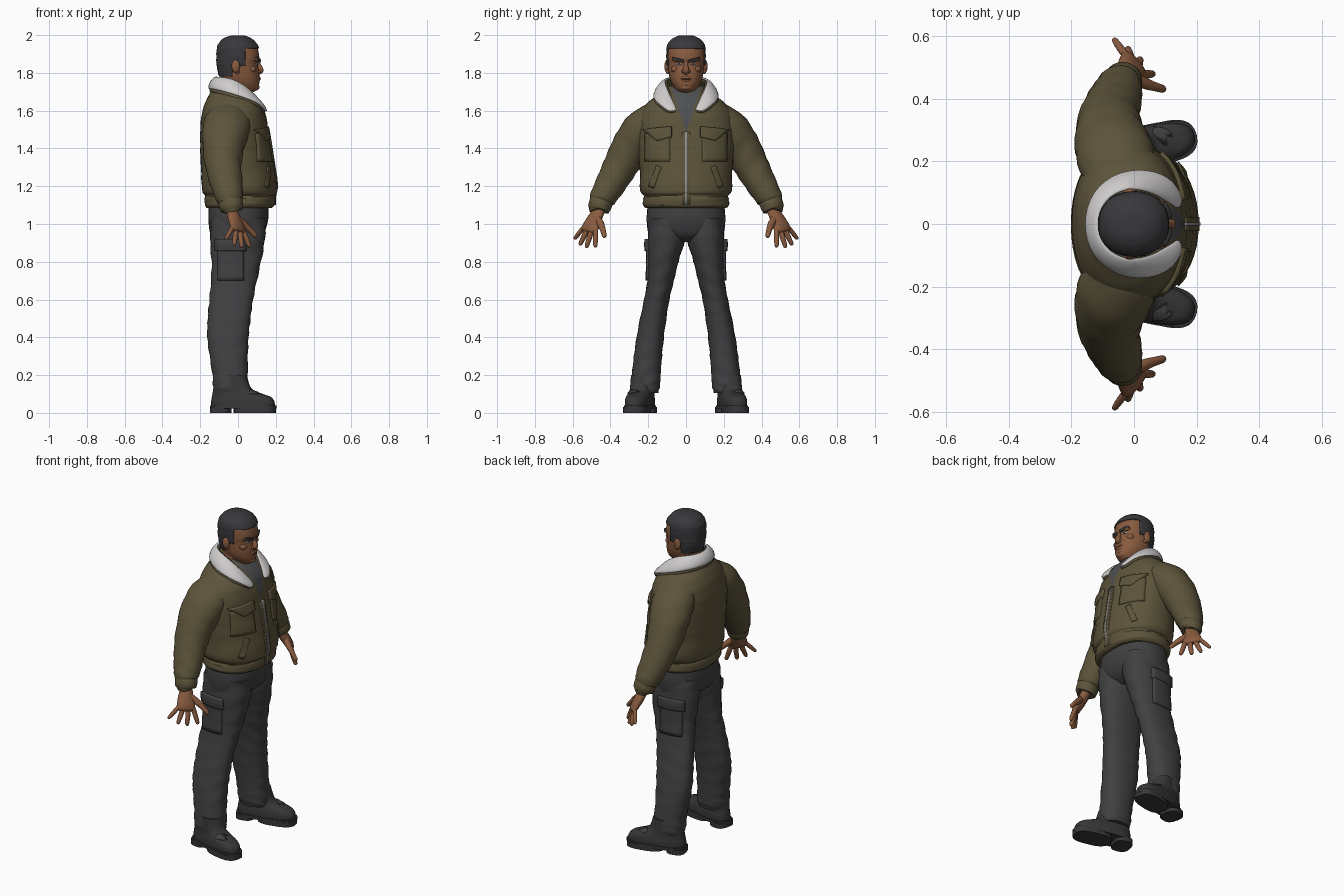
import bpy, bmesh, math
from mathutils import Vector, Matrix
from mathutils.bvhtree import BVHTree

default_cube = bpy.data.objects.get("Cube")
if default_cube:
    bpy.data.objects.remove(default_cube, do_unlink=True)

parts = []


def material(name, red, green, blue):
    mat = bpy.data.materials.new(name)
    mat.use_nodes = True
    mat.diffuse_color = (red, green, blue, 1)
    shader = next(n for n in mat.node_tree.nodes if n.type == 'BSDF_PRINCIPLED')
    shader.inputs["Base Color"].default_value = (red, green, blue, 1)
    shader.inputs["Roughness"].default_value = 0.8
    return mat


OLIVE = material("olive jacket", 0.108, 0.088, 0.043)
FLEECE = material("white fleece", 0.62, 0.6, 0.6)
SKIN = material("brown skin", 0.25, 0.105, 0.05)
HAIR = material("dark hair", 0.04, 0.04, 0.045)
TROUSER = material("charcoal trousers", 0.052, 0.052, 0.055)
BOOT = material("dark boots", 0.038, 0.038, 0.04)
SHIRT = material("grey shirt", 0.075, 0.08, 0.085)
METAL = material("zip metal", 0.3, 0.3, 0.3)
LIP = material("lip brown", 0.13, 0.05, 0.03)


def finish(name, bm, mat, mirror=False):
    """Turn a bmesh into a named object, optionally mirrored across y."""
    bmesh.ops.recalc_face_normals(bm, faces=bm.faces[:])
    mesh = bpy.data.meshes.new(name)
    bm.to_mesh(mesh)
    bm.free()
    mesh.materials.append(mat)
    obj = bpy.data.objects.new(name, mesh)
    bpy.context.collection.objects.link(obj)
    if mirror:
        mod = obj.modifiers.new("both sides", 'MIRROR')
        mod.use_axis = (False, True, False)
    parts.append(obj)
    return obj


def smooth_path(rings, steps):
    """Catmull-Rom interpolation of ring values."""
    if steps == 1:
        return rings
    out, last = [], len(rings) - 1
    for i in range(last):
        quad = [rings[max(i - 1, 0)], rings[i], rings[i + 1], rings[min(i + 2, last)]]
        for k in range(steps):
            t = k / steps
            out.append([b + t / 2 * (c - a + t * (2*a - 5*b + 4*c - d + t * (3*(b - c) + d - a)))
                        for a, b, c, d in zip(*quad)])
    return out + [rings[-1]]


def loft(name, mat, rings, sides=32, power=2.0, steps=4, ripple=0, ref=None,
         matrix=None, mirror=False):
    """Skin rings of (x, y, z, ru, rv); level unless ref gives the ru direction."""
    rings = smooth_path(rings, steps)
    pts = [Vector(r[:3]) for r in rings]
    bm, loops = bmesh.new(), []
    for i, (p, ring) in enumerate(zip(pts, rings)):
        u, v = Vector((1, 0, 0)), Vector((0, 1, 0))
        if ref:
            t = (pts[min(i + 1, len(pts) - 1)] - pts[max(i - 1, 0)]).normalized()
            u = Vector(ref)
            u = (u - t * u.dot(t)).normalized()
            v = t.cross(u)
        loop = []
        for k in range(sides):
            ang = math.tau * k / sides
            c, s = math.cos(ang), math.sin(ang)
            fold = 1 + ripple * math.sin(i * 1.9 + 2 * math.sin(ang * 2 + i * 0.3))
            c = math.copysign(abs(c) ** (2 / power), c) * fold * ring[3]
            s = math.copysign(abs(s) ** (2 / power), s) * fold * ring[4]
            loop.append(bm.verts.new(p + u * c + v * s))
        loops.append(loop)
    for a, b in zip(loops, loops[1:]):
        for k in range(sides):
            n = (k + 1) % sides
            bm.faces.new((a[k], a[n], b[n], b[k]))
    bm.faces.new(loops[0])
    bm.faces.new(loops[-1])
    if matrix:
        bm.transform(matrix)
    return finish(name, bm, mat, mirror)


def level(z, x0, x1, y1, y0=None):
    """Level ring from its extents; symmetric in y unless y0 is given."""
    y0 = -y1 if y0 is None else y0
    return [(x0 + x1) / 2, (y0 + y1) / 2, z, (x1 - x0) / 2, (y1 - y0) / 2]


def cut(obj, planes, rule):
    """Slice along planes, then set each face's material slot, or delete on -1."""
    bm = bmesh.new()
    bm.from_mesh(obj.data)
    for co, no in planes:
        bmesh.ops.bisect_plane(bm, geom=bm.verts[:] + bm.edges[:] + bm.faces[:],
                               plane_co=co, plane_no=no, dist=1e-5)
    doomed = []
    for f in bm.faces:
        slot = rule(f.calc_center_median())
        if slot < 0:
            doomed.append(f)
        else:
            f.material_index = slot
    bmesh.ops.delete(bm, geom=doomed, context='FACES')
    bm.to_mesh(obj.data)
    bm.free()


def patch(name, mat, target, corners, height=0.008, side=False, mirror=True, res=8):
    """Thin plate wrapped on a part, cast from the front (y, z) or the side (x, z)."""
    tree = BVHTree.FromPolygons([v.co for v in target.data.vertices],
                                [p.vertices[:] for p in target.data.polygons])
    a, b, c, d = [Vector(p) for p in corners]
    bm, grid = bmesh.new(), []
    for i in range(res + 1):
        row = []
        for j in range(res + 1):
            p = a.lerp(b, i / res).lerp(d.lerp(c, i / res), j / res)
            start, ray = ((p.x, 2, p.y), (0, -1, 0)) if side else ((2, p.x, p.y), (-1, 0, 0))
            hit = tree.ray_cast(Vector(start), Vector(ray))[0]
            row.append(bm.verts.new(hit) if hit else None)
        grid.append(row)
    for r, s in zip(grid, grid[1:]):
        for j in range(res):
            quad = (r[j], r[j + 1], s[j + 1], s[j])
            if all(quad):
                bm.faces.new(quad)
    obj = finish(name, bm, mat, mirror)
    mod = obj.modifiers.new("thickness", 'SOLIDIFY')
    mod.thickness, mod.offset = height * 2, 0
    return obj


def box(a0, a1, b0, b1):
    return [(a0, b0), (a1, b0), (a1, b1), (a0, b1)]


def blob(name, mat, loc, size, mirror=False):
    bm = bmesh.new()
    bmesh.ops.create_uvsphere(bm, u_segments=20, v_segments=12, radius=1)
    bm.transform(Matrix.Translation(loc) @ Matrix.Diagonal((*size, 1)))
    return finish(name, bm, mat, mirror)


# Jacket body, with the shirt showing in the open neck
torso = loft("jacket_body", OLIVE, [level(*r) for r in (
    (1.085, -.165, .178, .212), (1.1, -.175, .193, .228), (1.135, -.178, .197, .226),
    (1.15, -.174, .194, .222), (1.18, -.19, .207, .243), (1.3, -.196, .192, .245),
    (1.4, -.2, .176, .255), (1.5, -.2, .16, .26), (1.58, -.192, .147, .245),
    (1.64, -.175, .125, .205), (1.69, -.15, .085, .145), (1.73, -.125, .04, .1))],
    sides=48, power=2.2, ripple=.006)
torso.data.materials.append(SHIRT)
cut(torso, [((0, 0, 1.49), (0, 1, s)) for s in (.34, -.34)],
    lambda c: int(c.x > 0 and abs(c.y) < .34 * (c.z - 1.49)))
patch("zip_placket", OLIVE, torso, box(-.022, .022, 1.1, 1.485), .005, mirror=False)
patch("zip", METAL, torso, box(-.005, .005, 1.1, 1.49), .008, mirror=False)
patch("chest_pockets", OLIVE, torso, box(.085, .215, 1.33, 1.48), .007)
patch("chest_pocket_flaps", OLIVE, torso,
      [(.075, 1.46), (.15, 1.44), (.225, 1.5), (.075, 1.515)], .013)
patch("hand_pockets", OLIVE, torso, [(.17, 1.19), (.195, 1.2), (.155, 1.31), (.13, 1.3)], .007)

# Fold-over collar: fleece on top of an olive backing
inner = ((-.115, 0, 1.775), (-.09, .075, 1.775), (-.02, .11, 1.765),
         (.05, .095, 1.72), (.1, .066, 1.655), (.137, .036, 1.59))
outer = ((-.155, 0, 1.71), (-.13, .1, 1.71), (-.05, .162, 1.69),
         (.045, .17, 1.66), (.115, .142, 1.632), (.145, .085, 1.585))
for name, mat, spread, lift in (("fleece_collar", FLEECE, 1, .008),
                                ("collar_backing", OLIVE, 1.16, -.006)):
    bm, rows = bmesh.new(), []
    for top, low in zip(inner, outer):
        top, low = Vector(top), Vector(low)
        out = Vector((low.x, low.y, .1)).normalized()
        edge = top.lerp(low, spread)
        rows.append([bm.verts.new(p) for p in (
            top + out * lift, top.lerp(edge, .5) + out * (lift + .012), edge + out * lift)])
    for r, s in zip(rows, rows[1:]):
        for j in range(2):
            bm.faces.new((r[j], r[j + 1], s[j + 1], s[j]))
    collar = finish(name, bm, mat, mirror=True)
    thick = collar.modifiers.new("thickness", 'SOLIDIFY')
    thick.thickness, thick.offset = .018, 0
    collar.modifiers.new("rounding", 'SUBSURF').levels = 2
    collar.modifiers["rounding"].render_levels = 2

# Sleeves and cuffs
loft("sleeves", OLIVE, [
    (-.04, .13, 1.585, .11, .075), (-.06, .22, 1.515, .125, .1), (-.077, .285, 1.42, .112, .102),
    (-.078, .345, 1.31, .096, .092), (-.06, .4, 1.21, .085, .08),
    (-.045, .44, 1.14, .072, .07), (-.04, .45, 1.115, .06, .06)],
    ripple=.022, ref=(1, 0, 0), mirror=True)
loft("cuffs", OLIVE, [
    (-.042, .443, 1.13, .055, .055), (-.04, .447, 1.12, .064, .062),
    (-.033, .464, 1.078, .06, .058), (-.032, .466, 1.072, .045, .045)],
    steps=2, ref=(1, 0, 0), mirror=True)

# Hands with fanned fingers
fan = Vector((-.66, .73, .2))
knuckles = Vector((0, .51, .972))
loft("palms", SKIN, [
    (-.035, .455, 1.1, .036, .028), (-.028, .467, 1.06, .037, .027), (-.016, .488, 1.02, .047, .027),
    (0, .51, .975, .055, .021), (.001, .514, .958, .048, .012)],
    sides=20, ref=fan, mirror=True)
for name, offset, tip, r in (("little_fingers", .044, (-.065, .592, .92), .011),
                             ("ring_fingers", .015, (-.02, .563, .887), .0125),
                             ("middle_fingers", -.015, (.02, .528, .874), .013),
                             ("index_fingers", -.043, (.062, .48, .877), .0125)):
    root, tip = knuckles + fan * offset, Vector(tip)
    loft(name, SKIN, [(*root.lerp(tip, t), r * k, r * k) for t, k in (
        (-.2, 1), (.1, 1.1), (.45, 1.1), (.8, .95), (.95, .75), (1, .3))],
        sides=12, steps=2, ref=fan, mirror=True)
loft("thumbs", SKIN, [
    (-.015, .475, 1.04, .018, .018), (.03, .452, 1.0, .02, .018), (.065, .44, .968, .015, .014),
    (.092, .432, .938, .013, .012), (.1, .43, .93, .004, .004)],
    sides=12, steps=2, ref=fan, mirror=True)

# Neck and head
loft("neck", SKIN, [level(*r) for r in (
    (1.6, -.1, .07, .09), (1.68, -.092, .078, .08), (1.74, -.088, .065, .077),
    (1.8, -.09, .06, .08))])
head_rings = ((1.695, -.05, .075, .042), (1.712, -.06, .104, .054), (1.74, -.075, .112, .073),
              (1.77, -.09, .113, .085), (1.8, -.1, .112, .091), (1.845, -.108, .106, .096),
              (1.875, -.109, .113, .098), (1.92, -.107, .107, .098), (1.95, -.097, .093, .09),
              (1.975, -.074, .068, .067), (1.99, -.038, .035, .035), (1.993, -.01, .01, .01))
head = loft("head", SKIN, [level(*r) for r in head_rings], sides=40, power=2.25)
hair = loft("hair", HAIR, [level(z + .006 * (z > 1.9), a - .006, b + .006, r + .006)
                           for z, a, b, r in head_rings], sides=40, power=2.2, ripple=.008)
cut(hair, [((0, 0, z), (0, 0, 1)) for z in (1.93, 1.84, 1.78)]
    + [((x, 0, 0), (1, 0, 0)) for x in (.04, -.03)],
    lambda c: -1 if c.z < 1.78 or (c.z < 1.93 and c.x > .04) or (c.z < 1.84 and c.x > -.03) else 0)
rim = hair.modifiers.new("thickness", 'SOLIDIFY')
rim.thickness, rim.offset = .009, -1
blob("ears", SKIN, (-.012, .102, 1.835), (.022, .012, .034), True)
blob("ear_lobes", SKIN, (-.003, .097, 1.808), (.012, .009, .014), True)

# Face
loft("nose", SKIN, [
    (.1, 0, 1.868, .009, .011), (.111, 0, 1.84, .012, .011), (.12, 0, 1.814, .015, .017),
    (.114, 0, 1.8, .009, .016), (.108, 0, 1.796, .003, .008)], sides=16, ref=(1, 0, 0))
blob("nostrils", SKIN, (.108, .016, 1.807), (.012, .009, .009), True)
blob("brow_ridge", SKIN, (.09, .036, 1.869), (.022, .037, .012), True)
blob("cheekbones", SKIN, (.072, .056, 1.82), (.025, .024, .02), True)
blob("chin", SKIN, (.092, 0, 1.724), (.022, .032, .018))
blob("muzzle", SKIN, (.097, 0, 1.768), (.022, .035, .022))
patch("eyebrows", HAIR, head, [(.014, 1.857), (.066, 1.873), (.064, 1.883), (.014, 1.87)], .011)
patch("eye_whites", FLEECE, head, [(.024, 1.843), (.052, 1.843), (.05, 1.852), (.026, 1.85)], .003)
patch("irises", HAIR, head, box(.033, .042, 1.842, 1.852), .004)
blob("lips", LIP, (.107, 0, 1.769), (.014, .029, .006))

# Trousers
loft("trouser_seat", TROUSER, [level(*r) for r in (
    (1.12, -.15, .155, .2), (1.06, -.157, .162, .207), (1.0, -.155, .155, .207),
    (.94, -.142, .13, .19), (.905, -.09, .08, .1))], power=2.3)
leg = loft("trouser_legs", TROUSER, [level(*r) for r in (
    (1.03, -.14, .145, .198, .012), (.92, -.148, .143, .203, .006), (.8, -.14, .122, .2, .04),
    (.7, -.143, .1, .205, .064), (.6, -.152, .08, .222, .088), (.5, -.16, .066, .243, .104),
    (.4, -.163, .056, .262, .117), (.3, -.15, .052, .276, .127), (.2, -.135, .052, .287, .134),
    (.14, -.132, .056, .29, .138), (.105, -.12, .05, .282, .148))],
    power=2.3, ripple=.022, mirror=True)
patch("cargo_pockets", TROUSER, leg, box(-.105, .03, .7, .89), .012, side=True)
patch("cargo_pocket_flaps", TROUSER, leg, box(-.115, .042, .86, .92), .018, side=True)

# Boots turned slightly outward
turn = Matrix.Translation((0, .238, 0)) @ Matrix.Rotation(math.radians(13), 4, 'Z')
loft("boot_uppers", BOOT, [level(*r) for r in (
    (.025, -.144, .198, .064), (.06, -.144, .196, .066), (.085, -.14, .175, .063),
    (.105, -.136, .12, .06), (.13, -.132, .07, .06), (.2, -.125, .045, .058))],
    power=2.6, matrix=turn, mirror=True)
for name, z0, z1, x0, x1, r in (("boot_welts", .022, .04, -.15, .206, .069),
                                ("boot_heels", 0, .03, -.149, -.04, .062),
                                ("boot_soles", 0, .03, -.02, .204, .067)):
    loft(name, BOOT, [level(z0, x0, x1, r), level(z1, x0, x1, r)],
         power=2.8, steps=1, matrix=turn, mirror=True)
patch("boot_laces", TROUSER, parts[-4], box(.06, .12, .1, .12), .004, side=True)

# Smooth shading with crisp edges
for obj in bpy.context.selected_objects:
    obj.select_set(False)
for obj in parts:
    obj.select_set(True)
bpy.context.view_layer.objects.active = torso
bpy.ops.object.shade_smooth_by_angle(angle=math.radians(42))
